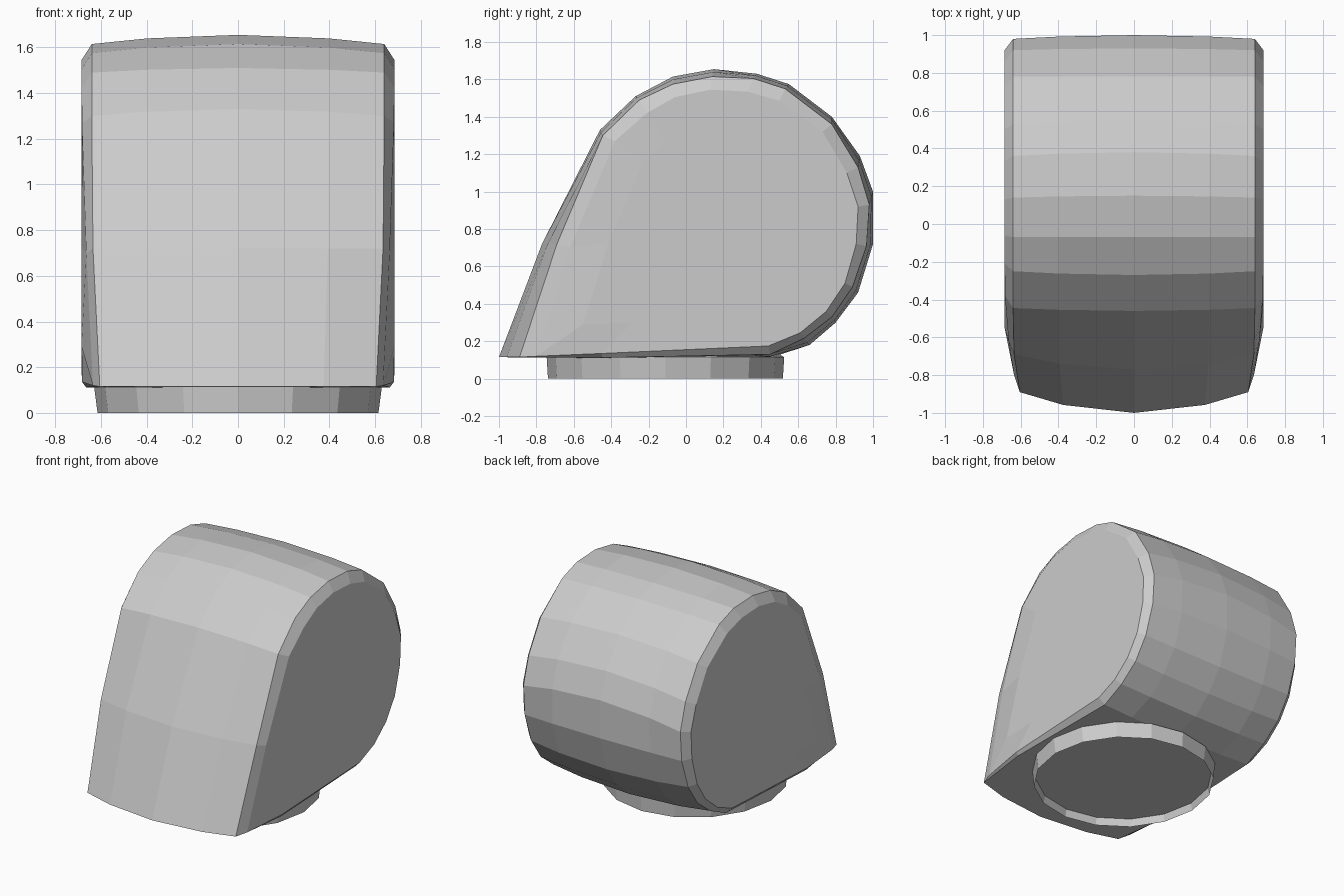
import bpy, bmesh, math

if "Cube" in bpy.data.objects:
    bpy.data.objects.remove(bpy.data.objects["Cube"])

grey = bpy.data.materials.new("light grey")
grey.diffuse_color = (0.6, 0.6, 0.6, 1)
grey.use_nodes = True
grey.node_tree.nodes["Principled BSDF"].inputs["Base Color"].default_value = grey.diffuse_color

# Side profiles (y, z): crown at the middle, rim near the ends, (y, z, x) for the end caps
CROWN = [(-1, .115), (-.77, .72), (-.46, 1.33), (-.27, 1.51), (-.07, 1.615), (.15, 1.655),
         (.38, 1.63), (.55, 1.575), (.78, 1.4), (.93, 1.19), (1, 1), (1, .72),
         (.92, .46), (.8, .3), (.66, .18), (.45, .112), (-.45, .11)]
RIM = [(-.89, .115, .605), (-.69, .72, .635), (-.445, 1.3, .64), (-.25, 1.49, .64), (-.07, 1.575, .64),
       (.14, 1.615, .64), (.36, 1.605, .64), (.53, 1.55, .64), (.78, 1.36, .64), (.92, 1.13, .64),
       (.98, .93, .64), (.965, .71, .64), (.89, .49, .64), (.78, .33, .64), (.63, .215, .64),
       (.45, .13, .64), (-.45, .112, .665)]
CAP = [(-.8, .12, .635), (-.62, .7, .664), (-.38, 1.27, .683), (-.21, 1.42, .685), (-.06, 1.505, .685),
       (.13, 1.545, .685), (.33, 1.535, .685), (.5, 1.485, .685), (.73, 1.32, .685), (.86, 1.1, .685),
       (.92, .92, .685), (.91, .72, .685), (.85, .51, .685), (.75, .36, .685), (.61, .245, .685),
       (.44, .175, .685), (-.45, .135, .682)]


def make_object(name, rings):
    """Skin a row of rings with flat faces and close both ends."""
    bm = bmesh.new()
    loops = [[bm.verts.new(p) for p in ring] for ring in rings]
    n = len(loops[0])
    for a, b in zip(loops, loops[1:]):
        for i in range(n):
            j = (i + 1) % n
            bm.faces.new((a[i], a[j], b[j], b[i]))
    bm.faces.new(loops[0])
    bm.faces.new(loops[-1])
    bmesh.ops.recalc_face_normals(bm, faces=bm.faces)
    mesh = bpy.data.meshes.new(name)
    bm.to_mesh(mesh)
    bm.free()
    mesh.materials.append(grey)
    obj = bpy.data.objects.new(name, mesh)
    bpy.context.collection.objects.link(obj)
    return obj


# Rounded hood: slightly barrelled along x, mirrored end rings
def section(side, t):
    return [(side * t * r[2], c[0] + (r[0] - c[0]) * t * t, c[1] + (r[1] - c[1]) * t * t)
            for c, r in zip(CROWN, RIM)]


def cap(side):
    return [(side * x, y, z) for y, z, x in CAP]


def flat_end(side):
    return [(side * .685, .75 * y + .05, .75 * z + .2) for y, z, x in CAP]


hood = make_object("hood", [flat_end(-1), cap(-1), section(-1, 1), section(-1, .62), section(1, 0),
                            section(1, .62), section(1, 1), cap(1), flat_end(1)])


# Oval collar under the hood, with a recessed floor
def oval(rx, ry, z):
    return [(rx * math.cos(math.tau * i / 16),
             -.11 + ry * math.sin(math.tau * i / 16), z) for i in range(16)]


collar = make_object("collar", [oval(.605, .615, .055), oval(.615, .628, 0),
                                oval(.63, .635, .115), oval(.5, .5, .2)])

# Merge the collar into the hood so that no faces are left inside
union = hood.modifiers.new("join_collar", 'BOOLEAN')
union.operation = 'UNION'
union.solver = 'EXACT'
union.object = collar
bpy.context.view_layer.objects.active = hood
bpy.ops.object.modifier_apply(modifier=union.name)
bpy.data.objects.remove(collar)
